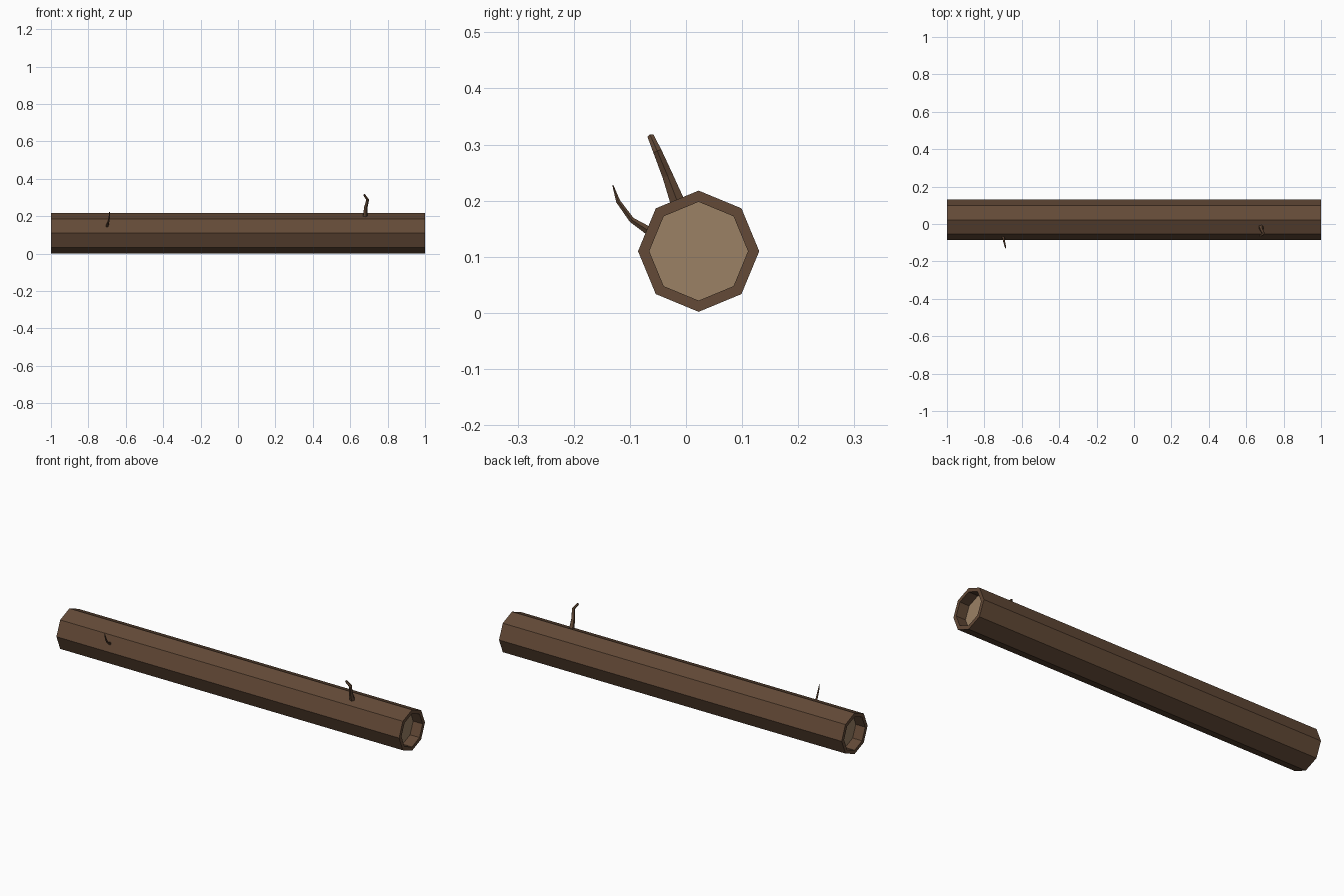
import bpy, bmesh, math
from mathutils import Vector

if "Cube" in bpy.data.objects:
    bpy.data.objects.remove(bpy.data.objects["Cube"])

CY, CZ = 0.0225, 0.11      # log axis
R_OUT, R_IN, DEPTH = 0.108, 0.088, 0.055


def material(name, rgb):
    m = bpy.data.materials.new(name)
    m.diffuse_color = (*rgb, 1)
    m.use_nodes = True
    m.node_tree.nodes["Principled BSDF"].inputs["Base Color"].default_value = m.diffuse_color
    return m


bark = material("bark", (0.125, 0.068, 0.038))
cut_wood = material("cut_wood", (0.33, 0.22, 0.13))


def finish(bm, name, mats):
    bmesh.ops.recalc_face_normals(bm, faces=bm.faces)
    me = bpy.data.meshes.new(name)
    bm.to_mesh(me)
    bm.free()
    for m in mats:
        me.materials.append(m)
    ob = bpy.data.objects.new(name, me)
    bpy.context.collection.objects.link(ob)
    return ob


def bridge(bm, rings):
    for a, b in zip(rings, rings[1:]):
        n = len(a)
        for i in range(n):
            j = (i + 1) % n
            bm.faces.new((a[i], a[j], b[j], b[i]))


# Log: octagonal bark with a recessed cut face at each end
def octagon(bm, x, r):
    return [bm.verts.new((x, CY + r * math.cos(i * math.pi / 4),
                          CZ + r * math.sin(i * math.pi / 4))) for i in range(8)]


bm = bmesh.new()
profile = [(-1 + DEPTH, R_IN), (-1, R_IN), (-1, R_OUT),
           (1, R_OUT), (1, R_IN), (1 - DEPTH, R_IN)]
rings = [octagon(bm, x, r) for x, r in profile]
bridge(bm, rings)
for ring in (rings[0], rings[-1]):
    bm.faces.new(ring).material_index = 1
finish(bm, "log", [bark, cut_wood])


# Twigs: tapered tubes along a short bent path
def twig(name, path, radii, sides=5):
    pts = [Vector(p) for p in path]
    bm = bmesh.new()
    rings = []
    for k, (p, r) in enumerate(zip(pts, radii)):
        d = (pts[min(k + 1, len(pts) - 1)] - pts[max(k - 1, 0)]).normalized()
        u = (Vector((1, 0, 0)) - d * d.x).normalized()
        v = d.cross(u)
        rings.append([bm.verts.new(p + r * (u * math.cos(t) + v * math.sin(t)))
                      for t in (2 * math.pi * i / sides for i in range(sides))])
    bridge(bm, rings)
    bm.faces.new(rings[0])
    bm.faces.new(rings[-1])
    finish(bm, name, [bark])


twig("thick_twig",
     [(0.679, -0.013, 0.192), (0.682, -0.033, 0.245),
      (0.693, -0.051, 0.288), (0.674, -0.063, 0.315)],
     [0.014, 0.010, 0.008, 0.006])
twig("thin_twig",
     [(-0.70, -0.066, 0.146), (-0.694, -0.097, 0.166),
      (-0.688, -0.121, 0.199), (-0.687, -0.1305, 0.228)],
     [0.008, 0.005, 0.004, 0.001])
